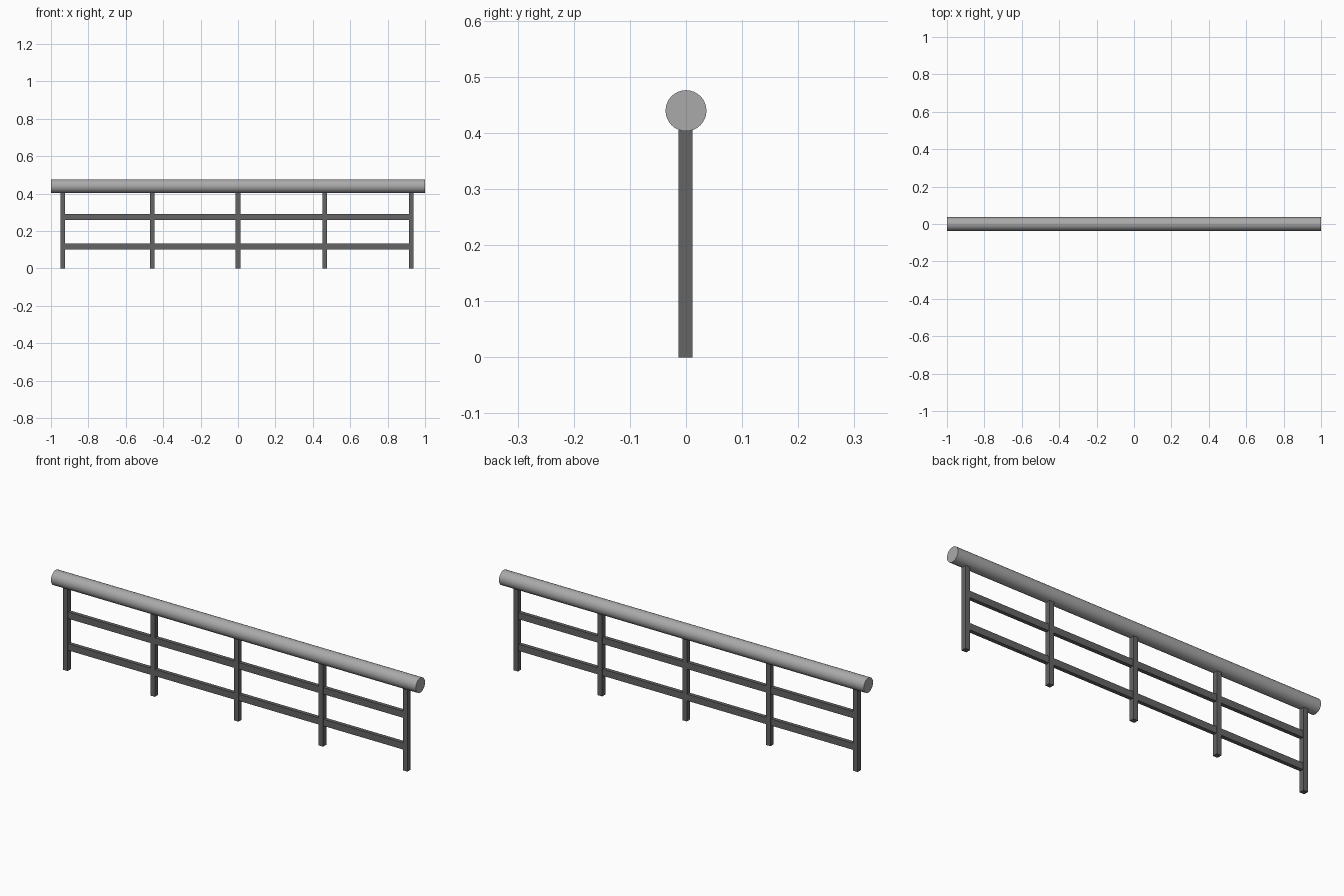
import bpy
import math

if "Cube" in bpy.data.objects:
    bpy.data.objects.remove(bpy.data.objects["Cube"])


def material(name, v):
    m = bpy.data.materials.new(name)
    m.diffuse_color = (v, v, v, 1)
    m.use_nodes = True
    m.node_tree.nodes["Principled BSDF"].inputs["Base Color"].default_value = m.diffuse_color
    return m


light_grey = material("light_grey", 0.40)
dark_grey = material("dark_grey", 0.13)


def box(name, center, size):
    bpy.ops.mesh.primitive_cube_add(size=1, location=center)
    ob = bpy.context.object
    ob.name = name
    ob.scale = size
    bpy.ops.object.transform_apply(location=False, rotation=False, scale=True)
    ob.data.materials.append(dark_grey)


# round handrail along x
bpy.ops.mesh.primitive_cylinder_add(vertices=32, radius=0.0365, depth=2,
                                    location=(0, 0, 0.4395),
                                    rotation=(0, math.pi / 2, 0))
rail = bpy.context.object
rail.name = "handrail"
rail.data.materials.append(light_grey)
bpy.ops.object.shade_smooth_by_angle(angle=math.radians(30))

# square posts, reaching into the handrail
for i, x in enumerate((-0.937, -0.459, 0.0, 0.464, 0.926)):
    box(f"post_{i + 1}", (x, -0.001, 0.2075), (0.025, 0.025, 0.415))

# horizontal bars between the end posts
for name, z in (("lower_bar", 0.118), ("upper_bar", 0.275)):
    box(name, (-0.0055, -0.001, z), (1.863, 0.019, 0.033))
